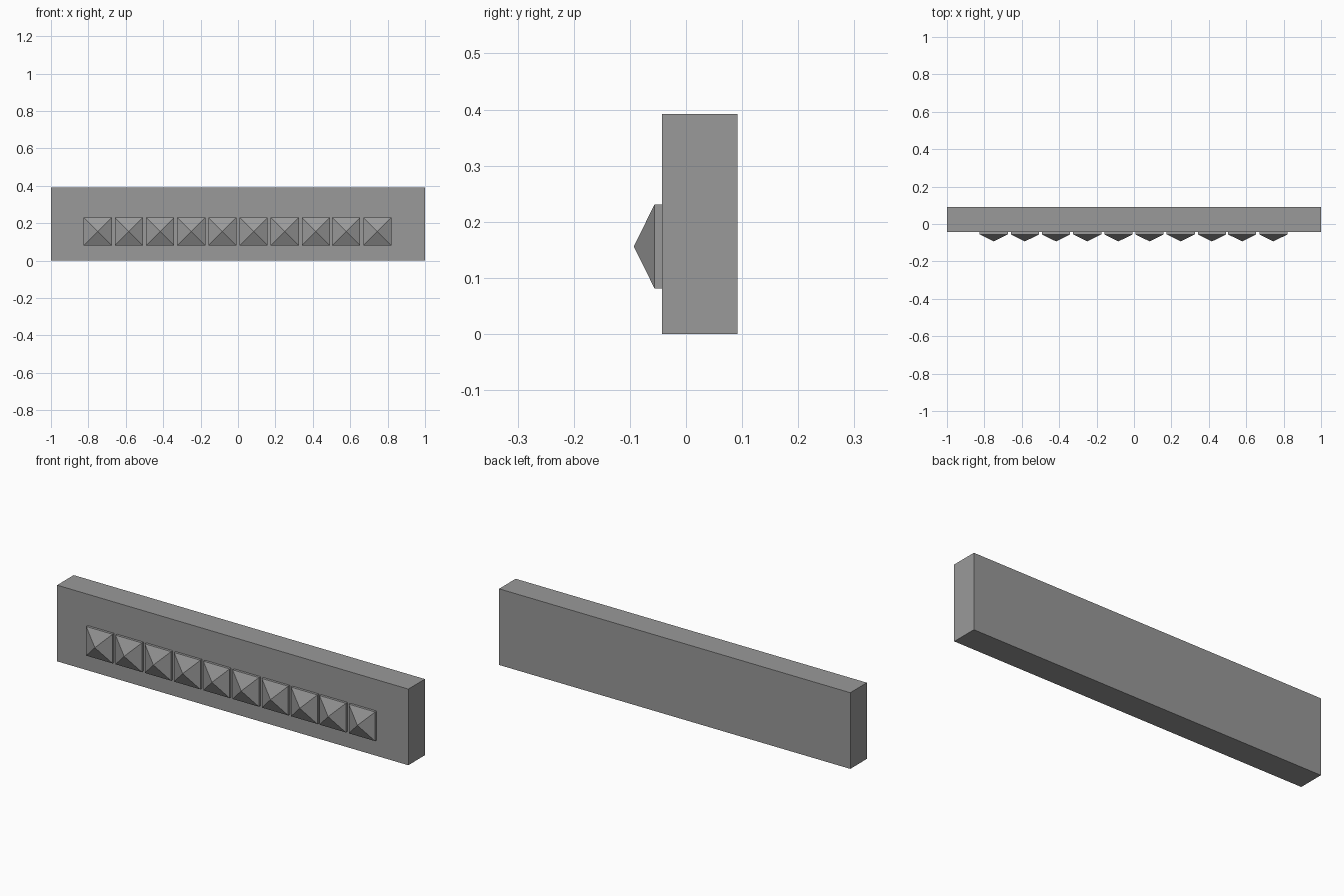
import bpy
import bmesh
from mathutils import Matrix, Vector

default = bpy.data.objects.get("Cube")
if default:
    bpy.data.objects.remove(default, do_unlink=True)

# Stone colour
stone = bpy.data.materials.new("grey stone")
stone.use_nodes = True
colour = (0.32, 0.32, 0.32, 1)
stone.diffuse_color = colour
stone.node_tree.nodes["Principled BSDF"].inputs["Base Color"].default_value = colour

FRONT, BACK = -0.043, 0.092
HEIGHT = 0.392
STUD_SIZE, STUD_Z = 0.15, 0.156
RIM, TIP = -0.056, -0.093


def add_box(bm, low, high):
    low, high = Vector(low), Vector(high)
    matrix = Matrix.Translation((low + high) / 2) @ Matrix.Diagonal((*(high - low), 1))
    return bmesh.ops.create_cube(bm, size=1, matrix=matrix)["verts"]


def make_object(name, bm):
    mesh = bpy.data.meshes.new(name)
    bm.to_mesh(mesh)
    bm.free()
    mesh.materials.append(stone)
    obj = bpy.data.objects.new(name, mesh)
    bpy.context.collection.objects.link(obj)
    return obj


# Plain slab
bm = bmesh.new()
add_box(bm, (-1, FRONT, 0), (1, BACK, HEIGHT))
make_object("slab", bm)

# Row of square studs, each a thin plinth rising to a point
for i in range(10):
    x = -0.75 + i / 6 - (0.005 if i > 7 else 0)
    half = STUD_SIZE / 2
    bm = bmesh.new()
    add_box(bm, (x - half, RIM, STUD_Z - half), (x + half, FRONT, STUD_Z + half))
    bm.normal_update()
    face = min(bm.faces, key=lambda f: f.calc_center_median().y)
    tip = bmesh.ops.poke(bm, faces=[face])["verts"][0]
    tip.co.y = TIP
    # Leave the hidden side against the slab open
    hidden = max(bm.faces, key=lambda f: f.calc_center_median().y)
    bmesh.ops.delete(bm, geom=[hidden], context="FACES_ONLY")
    make_object(f"pyramid_stud_{i + 1}", bm)
